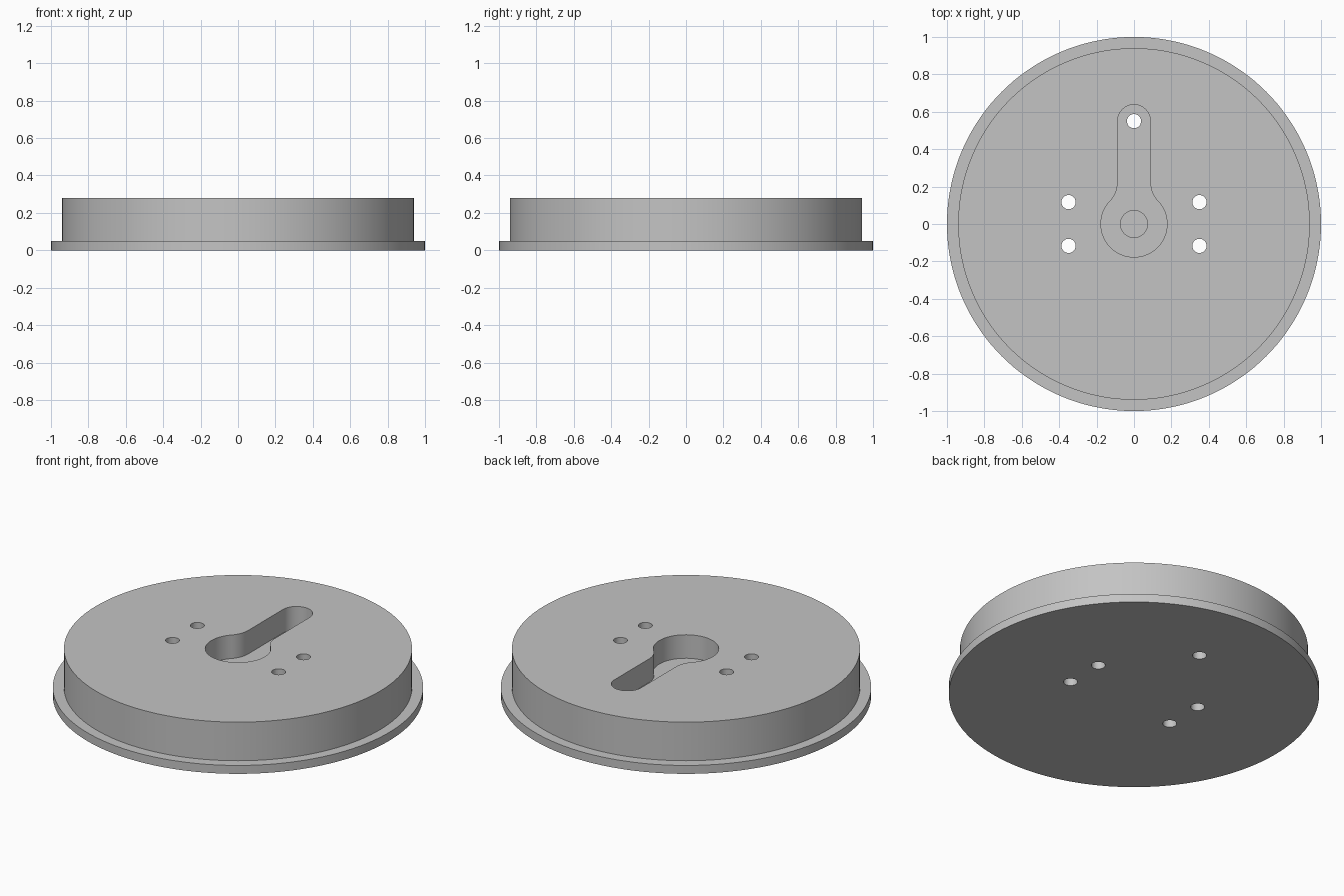
import bpy
import bmesh
from math import pi, sin, cos, atan2, hypot

cube = bpy.data.objects.get("Cube")
if cube:
    bpy.data.objects.remove(cube, do_unlink=True)

grey = bpy.data.materials.new("plain grey")
grey.use_nodes = True
colour = (0.55, 0.55, 0.55, 1)
grey.diffuse_color = colour
grey.node_tree.nodes["Principled BSDF"].inputs["Base Color"].default_value = colour


def arc(cx, cy, r, start, end, steps):
    """Points along an arc, both ends included."""
    return [(cx + r * cos(start + (end - start) * i / steps),
             cy + r * sin(start + (end - start) * i / steps))
            for i in range(steps + 1)]


def circle(cx, cy, r, steps):
    return arc(cx, cy, r, 0, 2 * pi, steps)[:-1]


def finish(name, bm):
    bmesh.ops.recalc_face_normals(bm, faces=bm.faces)
    mesh = bpy.data.meshes.new(name)
    bm.to_mesh(mesh)
    bm.free()
    mesh.materials.append(grey)
    obj = bpy.data.objects.new(name, mesh)
    bpy.context.collection.objects.link(obj)
    return obj


def prism(name, outline, bottom, top):
    bm = bmesh.new()
    low, high = [[bm.verts.new((x, y, z)) for x, y in outline]
                 for z in (bottom, top)]
    bm.faces.new(low)
    bm.faces.new(high)
    for i in range(len(low)):
        j = (i + 1) % len(low)
        bm.faces.new((low[i], low[j], high[j], high[i]))
    return finish(name, bm)


def lathe(name, profile, steps):
    """Closed solid from (radius, height) rings, capped at both ends."""
    bm = bmesh.new()
    rings = [[bm.verts.new((x, y, z)) for x, y in circle(0, 0, r, steps)]
             for r, z in profile]
    bm.faces.new(rings[0])
    bm.faces.new(rings[-1])
    for a, b in zip(rings, rings[1:]):
        for i in range(steps):
            j = (i + 1) % steps
            bm.faces.new((a[i], a[j], b[j], b[i]))
    return finish(name, bm)


# Disc with a thin flange around its foot
height, flange, floor = 0.28, 0.05, 0.14
disc = lathe("flanged_disc",
             [(1, 0), (1, flange), (0.94, flange), (0.94, height)], 144)

# Keyhole pocket outline: round slot end, straight sides, fillets, round head
head, half, end_y, fillet = 0.177, 0.088, 0.55, 0.14
fx = half + fillet
fy = ((head + fillet) ** 2 - fx ** 2) ** 0.5
angle = atan2(fy, fx)
side = arc(fx, fy, fillet, pi + angle, pi, 8)
outline = arc(0, end_y, half, 0, pi, 24)
outline += [(-x, y) for x, y in reversed(side)]
outline += arc(0, 0, head, pi - angle, 2 * pi + angle, 48)[1:-1]
outline += side
cutters = [prism("pocket_cutter", outline, floor, 0.5)]

# Blind bore in the pocket floor
cutters.append(prism("bore_cutter", circle(0, 0, 0.072, 40), flange, 0.4))

# Through holes: one at the slot end, four around the centre
holes = [(0, end_y)] + [(sx * 0.35, sy * 0.117) for sx in (-1, 1) for sy in (-1, 1)]
for x, y in holes:
    cutters.append(prism("hole_cutter", circle(x, y, 0.038, 32), -0.1, 0.5))

# Cut the disc, then discard the cutters
bpy.ops.object.select_all(action='DESELECT')
bpy.context.view_layer.objects.active = disc
disc.select_set(True)
for cutter in cutters:
    cutter.hide_render = True
    cut = disc.modifiers.new(cutter.name, 'BOOLEAN')
    cut.operation = 'DIFFERENCE'
    cut.solver = 'EXACT'
    cut.object = cutter
    bpy.ops.object.modifier_apply(modifier=cut.name)
    bpy.data.objects.remove(cutter, do_unlink=True)

bpy.ops.object.shade_smooth_by_angle()
